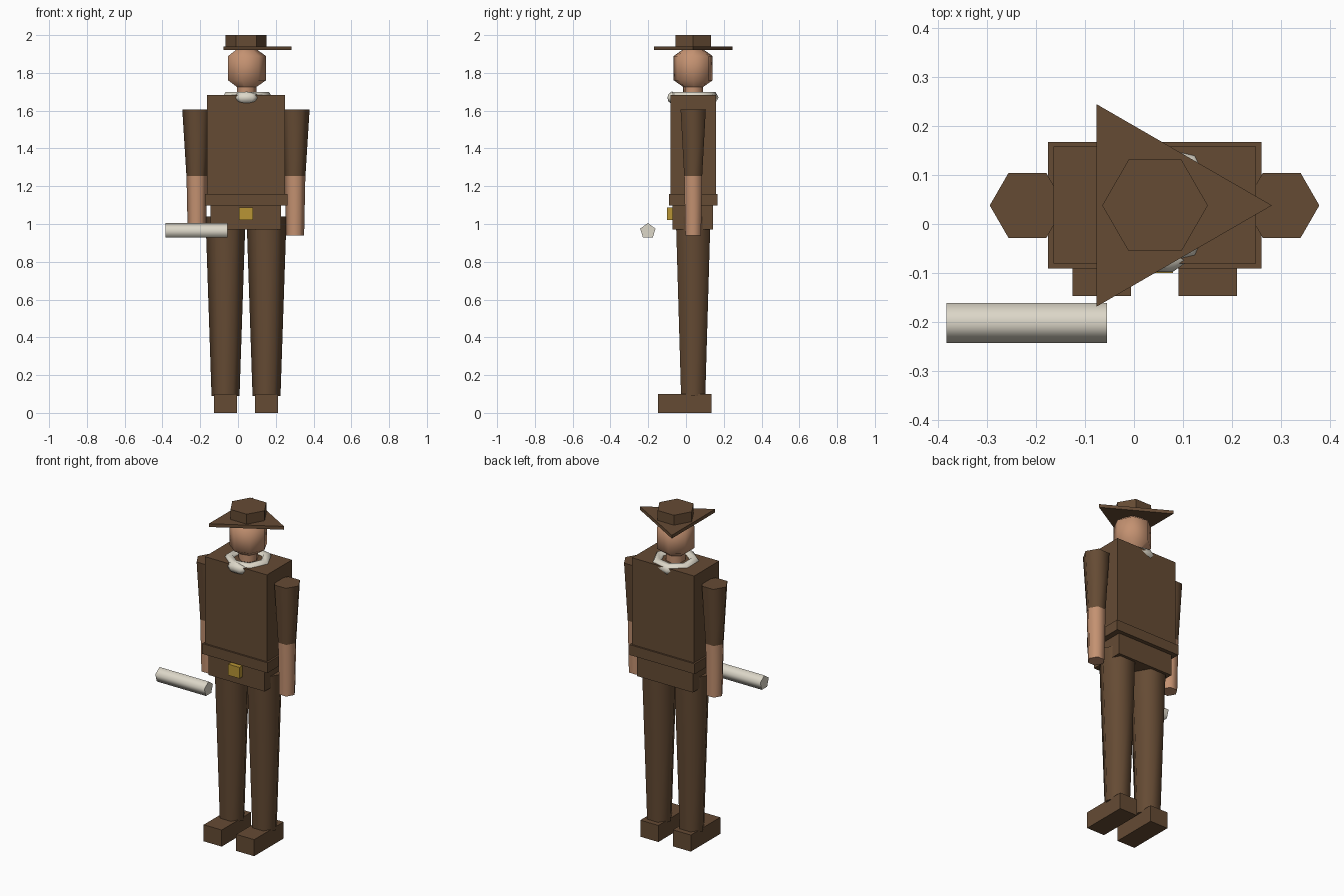
import bpy, math
from math import cos, sin, tau
from mathutils import Matrix

old = bpy.data.objects.get("Cube")
if old:
    bpy.data.objects.remove(old, do_unlink=True)

CX, CY = 0.043, 0.038  # body axis


def material(name, rgb):
    m = bpy.data.materials.new(name)
    m.use_nodes = True
    color = (*rgb, 1)
    m.diffuse_color = color
    m.node_tree.nodes["Principled BSDF"].inputs["Base Color"].default_value = color
    return m


BROWN = material("brown cloth", (0.13, 0.07, 0.034))
SKIN = material("skin", (0.55, 0.285, 0.165))
CREAM = material("cream", (0.72, 0.68, 0.58))
GOLD = material("gold", (0.48, 0.30, 0.035))


def build(name, verts, faces, mat, smooth=()):
    """Mesh object; smooth holds the indices of the smooth faces."""
    me = bpy.data.meshes.new(name)
    me.from_pydata(verts, [], faces)
    for i in smooth:
        me.polygons[i].use_smooth = True
    me.materials.append(mat)
    ob = bpy.data.objects.new(name, me)
    bpy.context.collection.objects.link(ob)
    return ob


def box(name, xs, ys, zs, mat):
    verts = [(x, y, z) for z in zs for x, y in
             ((xs[0], ys[0]), (xs[1], ys[0]), (xs[1], ys[1]), (xs[0], ys[1]))]
    sides = [(i, (i + 1) % 4, (i + 1) % 4 + 4, i + 4) for i in range(4)]
    return build(name, verts, sides + [(3, 2, 1, 0), (4, 5, 6, 7)], mat)


def lathe(name, center, profile, sides, mat, smooth=True):
    """Stack of rings (radius, height), first corner on +x, capped flat."""
    x, y, z = center
    verts = [(x + r * cos(tau * i / sides), y + r * sin(tau * i / sides), z + h)
             for r, h in profile for i in range(sides)]
    faces = [(k * sides + i, k * sides + (i + 1) % sides,
              (k + 1) * sides + (i + 1) % sides, (k + 1) * sides + i)
             for k in range(len(profile) - 1) for i in range(sides)]
    n = len(faces)
    faces += [tuple(reversed(range(sides))),
              tuple(range(len(verts) - sides, len(verts)))]
    return build(name, verts, faces, mat, range(n) if smooth else ())


def torus(name, center, major, minor, n, m, mat):
    x, y, z = center
    verts = []
    for i in range(n):
        for j in range(m):
            r = major + minor * cos(tau * j / m)
            verts.append((x + r * cos(tau * i / n), y + r * sin(tau * i / n),
                          z + minor * sin(tau * j / m)))
    faces = [(i * m + j, (i + 1) % n * m + j,
              (i + 1) % n * m + (j + 1) % m, i * m + (j + 1) % m)
             for i in range(n) for j in range(m)]
    return build(name, verts, faces, mat, range(len(faces)))


# Legs, shoes and arms
for side, leg_x, arm_x in (("right", -0.066, -0.218), ("left", 0.151, 0.302)):
    box(side + "_shoe", (leg_x - 0.06, leg_x + 0.06), (-0.147, 0.134), (0, 0.1), BROWN)
    lathe(side + "_leg", (leg_x, CY, 0), [(0.074, 0.09), (0.106, 1.04)], 6, BROWN)
    lathe(side + "_sleeve", (arm_x, CY, 0), [(0.055, 1.255), (0.077, 1.607)], 6, BROWN)
    lathe(side + "_forearm", (arm_x, CY, 0), [(0.048, 0.94), (0.055, 1.27)], 6, SKIN)

# Torso
box("hips", (-0.146, 0.227), (-0.071, 0.144), (0.97, 1.12), BROWN)
box("jacket_hem", (-0.176, 0.261), (-0.091, 0.168), (1.098, 1.16), BROWN)
box("jacket", (-0.165, 0.25), (-0.081, 0.158), (1.12, 1.684), BROWN)
box("belt_buckle", (0.004, 0.08), (-0.1, -0.06), (1.02, 1.087), GOLD)

# Neck, scarf and head
lathe("neck", (CX, CY, 0), [(0.054, 1.64), (0.054, 1.78)], 7, SKIN)
torus("scarf", (CX, CY, 1.67), 0.105, 0.033, 7, 6, CREAM)
knot = lathe("scarf_knot", (0, 0, 0),
             [(0.01, -1), (0.8, -0.6), (1, 0), (0.8, 0.6), (0.01, 1)], 6, CREAM)
knot.data.transform(Matrix.Translation((0.045, -0.074, 1.668))
                    @ Matrix.Diagonal((0.068, 0.028, 0.033, 1)))
lathe("head", (CX, CY, 0),
      [(0.002, 1.69), (0.106, 1.761), (0.106, 1.889), (0.04, 1.935)], 7, SKIN)

# Hat: three-cornered brim and six-sided crown
lathe("hat_brim", (CX, CY, 0), [(0.239, 1.92), (0.239, 1.94)], 3, BROWN, False)
lathe("hat_crown", (CX, CY, 0), [(0.108, 1.93), (0.108, 2.0)], 6, BROWN, False)

# Baton lying along x
baton = lathe("baton", (0, 0, 0), [(0.043, -0.164), (0.043, 0.164)], 5, CREAM)
baton.data.transform(Matrix.Translation((-0.219, -0.202, 0.962))
                     @ Matrix.Rotation(math.radians(-90), 4, 'Y'))
